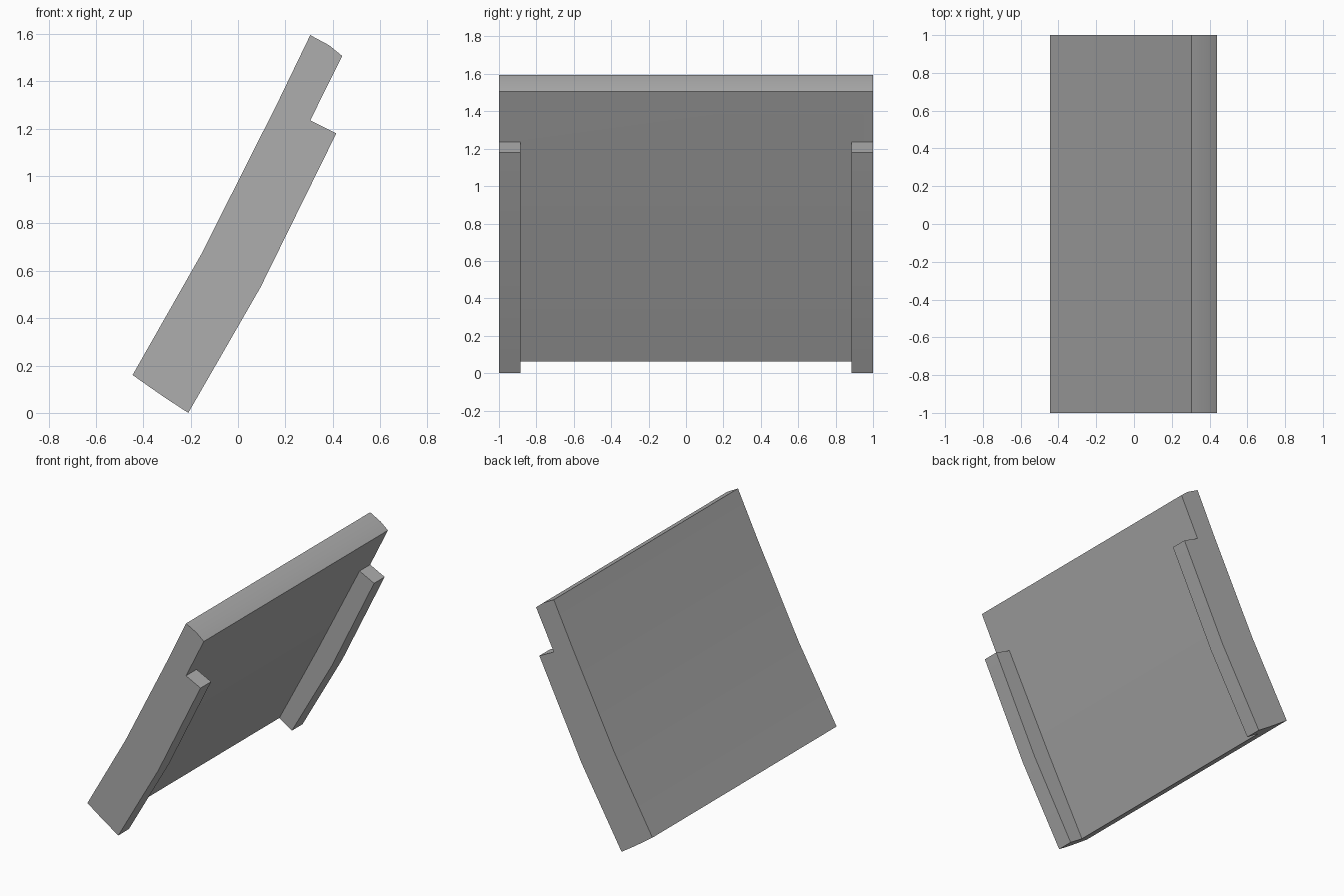
import bpy
import bmesh
import math

cube = bpy.data.objects.get("Cube")
if cube:
    bpy.data.objects.remove(cube, do_unlink=True)

grey = bpy.data.materials.new("plain_grey")
grey.use_nodes = True
color = (0.42, 0.42, 0.42, 1.0)
grey.diffuse_color = color
grey.node_tree.nodes["Principled BSDF"].inputs["Base Color"].default_value = color

# Cross-section rows, bottom to top: outer skin, core, inner skin, rail edge
ROWS = [
    [(-0.445, 0.16), (-0.37, 0.107), (-0.305, 0.062), (-0.21, 0.0)],
    [(-0.155, 0.67), (-0.088, 0.635), (-0.02, 0.60), (0.095, 0.53)],
    [(0.165, 1.305), (0.235, 1.27), (0.305, 1.235), (0.415, 1.18)],
    [(0.305, 1.595), (0.385, 1.552), (0.44, 1.507)],
]
STATIONS = [-1.0, -0.885, 0.885, 1.0]
RAIL_LAYER = 2


def cell_faces(r, c, s):
    """Six faces of one block, as corner keys (row, column, station)."""
    loop = [(r, c), (r, c + 1), (r + 1, c + 1), (r + 1, c)]
    near = [(*k, s) for k in loop]
    far = [(*k, s + 1) for k in loop]
    sides = [[near[i], near[i - 1], far[i - 1], far[i]] for i in range(4)]
    return [near, far[::-1]] + sides


# Sloping panel everywhere, rails only along the two ends; shared walls cancel
shell = {}
for s in range(len(STATIONS) - 1):
    for r in range(len(ROWS) - 1):
        for c in range(len(ROWS[r + 1]) - 1):
            if c == RAIL_LAYER and s == 1:
                continue
            for face in cell_faces(r, c, s):
                key = frozenset(face)
                if key in shell:
                    del shell[key]
                else:
                    shell[key] = face

bm = bmesh.new()
verts = {}
for face in shell.values():
    for r, c, s in face:
        if (r, c, s) not in verts:
            x, z = ROWS[r][c]
            verts[r, c, s] = bm.verts.new((x, STATIONS[s], z))
    bm.faces.new([verts[k] for k in face])
bmesh.ops.recalc_face_normals(bm, faces=bm.faces)
bmesh.ops.dissolve_limit(bm, angle_limit=math.radians(0.3),
                         verts=bm.verts, edges=bm.edges)

mesh = bpy.data.meshes.new("sloping_panel_with_rails")
bm.to_mesh(mesh)
bm.free()
mesh.materials.append(grey)
panel = bpy.data.objects.new("sloping_panel_with_rails", mesh)
bpy.context.collection.objects.link(panel)

# Gentle bends shade smoothly, corners stay sharp
bpy.ops.object.select_all(action="DESELECT")
panel.select_set(True)
bpy.context.view_layer.objects.active = panel
bpy.ops.object.shade_smooth_by_angle(angle=math.radians(30))
